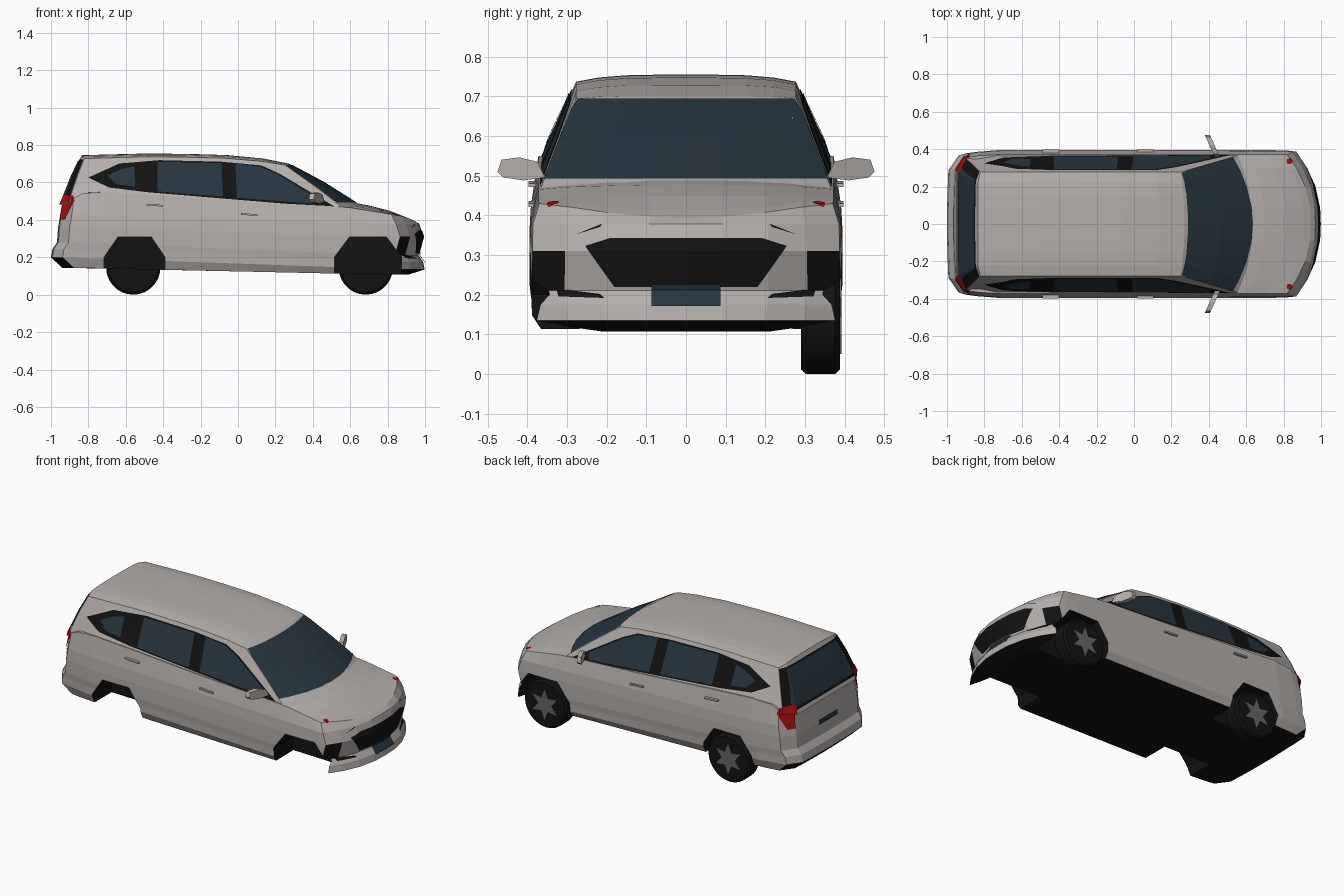
import bpy, bmesh, math
from mathutils import Vector

if "Cube" in bpy.data.objects:
    bpy.data.objects.remove(bpy.data.objects["Cube"])


def material(name, *rgb):
    m = bpy.data.materials.new(name)
    m.use_nodes = True
    m.diffuse_color = (*rgb, 1)
    bsdf = next(n for n in m.node_tree.nodes if n.type == 'BSDF_PRINCIPLED')
    bsdf.inputs["Base Color"].default_value = (*rgb, 1)
    return m


PAINT = material("warm grey paint", .46, .43, .41)
BLACK = material("black trim", .006, .006, .006)
GLASS = material("dark blue glass", .02, .036, .05)
RED = material("red lamp", .38, .005, .005)
ALLOY = material("wheel grey", .13, .13, .13)


def finish(bm, name, *mats, smooth=None):
    me = bpy.data.meshes.new(name)
    bm.to_mesh(me)
    bm.free()
    ob = bpy.data.objects.new(name, me)
    bpy.context.collection.objects.link(ob)
    for m in mats:
        me.materials.append(m)
    if smooth:
        bpy.ops.object.select_all(action='DESELECT')
        ob.select_set(True)
        bpy.context.view_layer.objects.active = ob
        bpy.ops.object.shade_smooth_by_angle(angle=math.radians(smooth))
    return ob


def interp(x, *pts):
    for (x0, y0), (x1, y1) in zip(pts, pts[1:]):
        if x <= x1:
            return y0 + (y1 - y0) * max(0, (x - x0) / (x1 - x0))
    return pts[-1][1]


def mapped_box(us, vs, ws, place):
    """Surface of a subdivided box with every grid point moved by place(u, v, w)."""
    bm, cache, axes = bmesh.new(), {}, (us, vs, ws)

    def vert(key):
        if key not in cache:
            cache[key] = bm.verts.new(place(*(a[i] for a, i in zip(axes, key))))
        return cache[key]

    for fixed in range(3):
        p, q = [a for a in range(3) if a != fixed]
        for end in (0, len(axes[fixed]) - 1):
            for i in range(len(axes[p]) - 1):
                for j in range(len(axes[q]) - 1):
                    quad = []
                    for di, dj in ((0, 0), (1, 0), (1, 1), (0, 1)):
                        key = [end] * 3
                        key[p], key[q] = i + di, j + dj
                        quad.append(vert(tuple(key)))
                    bm.faces.new(quad)
    bmesh.ops.recalc_face_normals(bm, faces=bm.faces)
    return bm


def prism(poly, axis, lo, hi):
    """Polygon extruded along an axis from lo to hi."""
    bm = bmesh.new()
    rings = []
    for d in (lo, hi):
        ring = []
        for p in poly:
            co = list(p)
            co.insert(axis, d)
            ring.append(bm.verts.new(co))
        rings.append(ring)
        bm.faces.new(ring)
    for i in range(len(poly)):
        j = (i + 1) % len(poly)
        bm.faces.new((rings[0][i], rings[0][j], rings[1][j], rings[1][i]))
    bmesh.ops.recalc_face_normals(bm, faces=bm.faces)
    return bm


def decal(name, source, axis, sign, poly, mat, lift=.003, facing=.3):
    """Thin plate: the part of a surface inside a convex outline, lifted a little."""
    bm = bmesh.new()
    bm.from_mesh(source.data)
    bm.normal_update()
    away = [f for f in bm.faces if f.normal[axis] * sign < facing]
    bmesh.ops.delete(bm, geom=away, context='FACES')

    def lifted(p):
        co = list(p)
        co.insert(axis, 0)
        return Vector(co)

    pts = [lifted(p) for p in poly]
    mid = sum(pts, Vector()) / len(pts)
    direction = Vector([float(a == axis) for a in range(3)])
    for a, b in zip(pts, pts[1:] + pts[:1]):
        n = (b - a).cross(direction)
        if n.dot(a - mid) < 0:
            n = -n
        bmesh.ops.bisect_plane(bm, geom=bm.verts[:] + bm.edges[:] + bm.faces[:],
                               plane_co=a, plane_no=n, clear_outer=True)
    bm.normal_update()
    for v in bm.verts:
        v.co += v.normal * lift
    for f in bm.faces:
        f.material_index = 0
    return finish(bm, name, mat)


def belt(x):
    return interp(x, (-.94, .49), (-.8, .555), (-.47, .535), (0, .5), (.57, .47), (.83, .428), (.95, .4))


# Lower body: each level is tail x, nose x, half width, rear z, front z
LEVELS = [(-.94, .91, .365, .144, .107), (-1, .998, .388, .2, .135),
          (-.992, .99, .39, .245, .175), (-.968, .965, .394, .28, .21),
          (-.962, .992, .395, .36, .31), (-.95, .97, .391, .43, .378),
          (-.94, .945, .372, 0, 0)]


def body_point(u, v, level):
    tail, nose, half, z0, z1 = LEVELS[level]
    tail += interp(abs(v), (.8, 0), (1, .05)) + .012 * v * v
    nose -= .125 * abs(v) ** 2.5
    x = tail + (nose - tail) * u
    z = z0 + (z1 - z0) * u
    if level == len(LEVELS) - 1:
        z = belt(x) + (1 - v * v) * interp(x, (.3, 0), (.62, .036), (.83, .016), (.95, -.008))
    return x, v * half * interp(x, (-1, .92), (-.78, 1), (.8, 1), (1, .94)), z


COLUMNS = (-1, -.8, -.55, -.25, 0, .25, .55, .8, 1)
body = finish(mapped_box((0, .03, .1, .25, .4, .55, .7, .8, .87, .93, .98, 1), COLUMNS,
                         range(len(LEVELS)), body_point), "lower_body", PAINT, BLACK)

# Wheel arches cut into both sides
ARCHES = (-.553, .695)
for cx, w in zip(ARCHES, (.163, .18)):
    for s in (-1, 1):
        outline = [(cx - w, -.1), (cx - w, .2), (cx - w * .55, .308),
                   (cx + w * .55, .308), (cx + w, .2), (cx + w, -.1)]
        cutter = finish(prism(outline, 1, s * .2, s * .6), "arch_cutter", BLACK)
        cutter.hide_render = True
        mod = body.modifiers.new("arch", 'BOOLEAN')
        mod.object, mod.operation, mod.solver = cutter, 'DIFFERENCE', 'EXACT'
        bpy.context.view_layer.objects.active = body
        bpy.ops.object.modifier_apply(modifier=mod.name)
        bpy.data.objects.remove(cutter)

# Black floor and arch linings
for f in body.data.polygons:
    c = f.center
    lining = abs(c.y) < .35 and c.z < .32 and any(abs(c.x - a) < .185 for a in ARCHES)
    f.material_index = int(f.normal.z < -.7 or lining)


# Cabin with sloping screens and tapered sides
def cabin_point(u, v, w):
    corner = interp(abs(v), (.8, 0), (1, .045))
    base = (-.95 + corner, .65 - .08 * v * v)
    roof = (-.835 + corner * .3, .27 - .02 * v * v)
    x0, x1 = (b + (r - b) * w for b, r in zip(base, roof))
    x = x0 + (x1 - x0) * u
    low = belt(x) - .012 + (.035 * (1 - v * v) if u == 1 else 0)
    edge = interp(x, (-.83, .728), (-.45, .738), (-.1, .732), (.14, .712), (.25, .694))
    high = edge + .018 * (1 - v ** 4) * interp(x, (.1, 1), (.27, .4))
    half_low = .37 * interp(x, (-.95, .95), (-.75, 1))
    return x, v * (half_low + (.277 - half_low) * w), low + (high - low) * w


cabin = finish(mapped_box((0, .12, .3, .5, .7, .88, 1), COLUMNS, (0, .5, 1), cabin_point),
               "cabin", PAINT)

# Windscreen and rear window
decal("windscreen", cabin, 0, 1, [(-.4, .49), (.4, .49), (.272, .692), (-.272, .692)], GLASS)
decal("rear_surround", cabin, 0, -1, [(-.4, .5), (.4, .5), (.3, .722), (-.3, .722)], BLACK)
decal("rear_window", cabin, 0, -1, [(-.3, .515), (.3, .515), (.235, .712), (-.235, .712)],
      GLASS, lift=.006)

SURROUND = [(-.8, .625), (-.635, .7), (-.42, .718), (-.09, .71), (.125, .69), (.22, .647),
            (.53, .462), (-.02, .508), (-.47, .545), (-.69, .572)]
PANES = {"quarter_window": [(-.7, .635), (-.62, .67), (-.555, .685), (-.55, .575), (-.65, .588)],
         "rear_door_window": [(-.43, .708), (-.09, .702), (-.08, .522), (-.43, .55)],
         "front_door_window": [(-.015, .7), (.12, .682), (.21, .642), (.41, .522), (.4, .485), (-.005, .516)]}
LAMP = [(-.98, .4), (-.92, .4), (-.872, .5), (-.882, .528), (-.96, .535)]
for s, side in ((-1, "near"), (1, "far")):
    # Side windows and tail lamps
    decal(f"window_surround_{side}", cabin, 1, s, SURROUND, BLACK)
    for name, poly in PANES.items():
        decal(f"{name}_{side}", cabin, 1, s, poly, GLASS, lift=.006)
    for src in (body, cabin):
        decal(f"tail_lamp_{src.name}_{side}", src, 1, s, LAMP, RED, lift=.007)

    # Front marker lamps, headlamp creases and fog slots
    ring = [math.tau * i / 8 for i in range(8)]
    decal(f"marker_lamp_{side}", body, 2, 1,
          [(.83 + .016 * math.cos(a), s * .335 + .016 * math.sin(a)) for a in ring], RED)
    decal(f"headlamp_crease_{side}", body, 0, 1,
          [(s * .21, .378), (s * .215, .37), (s * .28, .35)], BLACK)
    decal(f"fog_slot_{side}", body, 0, 1,
          [(s * .325, .214), (s * .32, .194), (s * .205, .19), (s * .215, .2)], BLACK, facing=.1)

    # Door mirrors
    bm = prism([(s * y, z) for y, z in ((.355, .495), (.375, .535), (.42, .546), (.465, .54),
                                       (.475, .51), (.46, .495), (.41, .488))], 0, -.014, .014)
    for v in bm.verts:
        v.co.x += .44 - (abs(v.co.y) - .37) * .45
    finish(bm, f"door_mirror_{side}", PAINT)

    # Door handles
    for label, x, z in (("rear", -.445, .48), ("front", .06, .43)):
        bar = [(x - .045, z + .006), (x + .045, z), (x + .045, z - .009), (x - .045, z - .003)]
        finish(prism(bar, 1, s * .37, s * .397), f"{label}_handle_{side}", PAINT)

# Grille and number plates
decal("grille", body, 0, 1, [(-.253, .322), (-.19, .342), (.19, .342), (.253, .322),
                            (.18, .22), (-.18, .22)], BLACK, facing=.1)
decal("front_plate", body, 0, 1, [(-.087, .17), (.087, .17), (.087, .227), (-.087, .227)],
      GLASS, lift=.008, facing=.1)
decal("rear_plate", body, 0, -1, [(-.09, .345), (.09, .345), (.09, .375), (-.09, .375)], GLASS)

# Wheels on the one side that has them
for cx, label in ((-.56, "rear"), (.683, "front")):
    def circle(r, n, inner=None):
        return [((r if i % 2 or inner is None else inner) * math.cos(math.tau * i / n) + cx,
                 (r if i % 2 or inner is None else inner) * math.sin(math.tau * i / n) + .145)
                for i in range(n)]
    bm = prism(circle(.145, 28), 1, .29, .388)
    rims = [e for e in bm.edges if abs(e.verts[0].co.y - e.verts[1].co.y) < .001]
    bmesh.ops.bevel(bm, geom=rims, offset=.012, segments=1, affect='EDGES')
    finish(bm, f"{label}_tyre", BLACK, smooth=30)
    finish(prism(circle(.095, 12, .045), 1, .385, .392), f"{label}_wheel_spokes", ALLOY)
